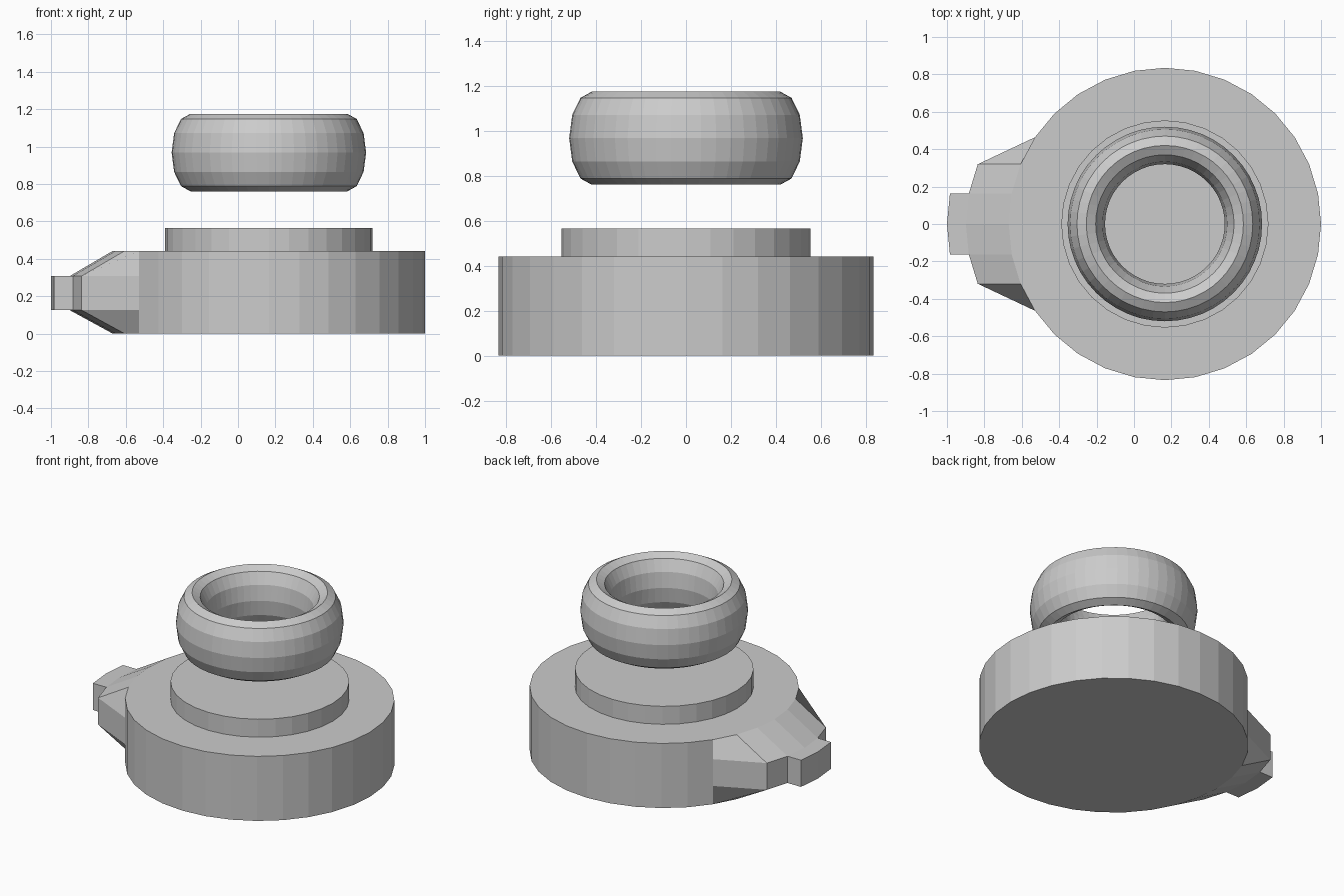
import bpy, bmesh
from math import cos, sin, pi

if "Cube" in bpy.data.objects:
    bpy.data.objects.remove(bpy.data.objects["Cube"])

CX, R, N = 0.165, 0.835, 32
LEVELS = [0.0, 0.125, 0.308, 0.442]


def make_object(name, bm):
    bmesh.ops.recalc_face_normals(bm, faces=bm.faces[:])
    mesh = bpy.data.meshes.new(name)
    bm.to_mesh(mesh)
    bm.free()
    obj = bpy.data.objects.new(name, mesh)
    bpy.context.collection.objects.link(obj)
    return obj


# Base drum: stacked rings, with the left side pulled out into a lug
bm = bmesh.new()
rings = [[bm.verts.new((CX + R * cos(2 * pi * i / N), R * sin(2 * pi * i / N), z))
          for i in range(N)] for z in LEVELS]
bm.faces.new(rings[0][::-1])
bm.faces.new(rings[-1])
tip_faces = []
for k in range(len(LEVELS) - 1):
    for i in range(N):
        j = (i + 1) % N
        f = bm.faces.new((rings[k][i], rings[k][j], rings[k + 1][j], rings[k + 1][i]))
        if k == 1 and i in (N // 2 - 1, N // 2):
            tip_faces.append(f)
for ring in rings[1:3]:
    for i in range(N // 2 - 2, N // 2 + 3):
        ring[i].co.x -= 0.229

# Narrow tab on the end of the lug
ext = bmesh.ops.extrude_face_region(bm, geom=tip_faces)
bmesh.ops.delete(bm, geom=tip_faces, context='FACES_ONLY')
for v in ext['geom']:
    if isinstance(v, bmesh.types.BMVert):
        v.co.x -= 0.101
make_object("base_with_lug", bm)

# Raised disc on the base
bpy.ops.mesh.primitive_cylinder_add(vertices=N, radius=0.554, depth=0.123,
                                    location=(CX, 0, 0.442 + 0.0615))
bpy.context.object.name = "raised_disc"

# Floating ring: torus stretched vertically
bpy.ops.mesh.primitive_torus_add(major_segments=48, minor_segments=12,
                                 major_radius=0.42, minor_radius=0.1,
                                 location=(CX, 0, 0.968))
ring = bpy.context.object
ring.name = "floating_ring"
ring.scale.z = 2.07
for p in ring.data.polygons:
    p.use_smooth = False
